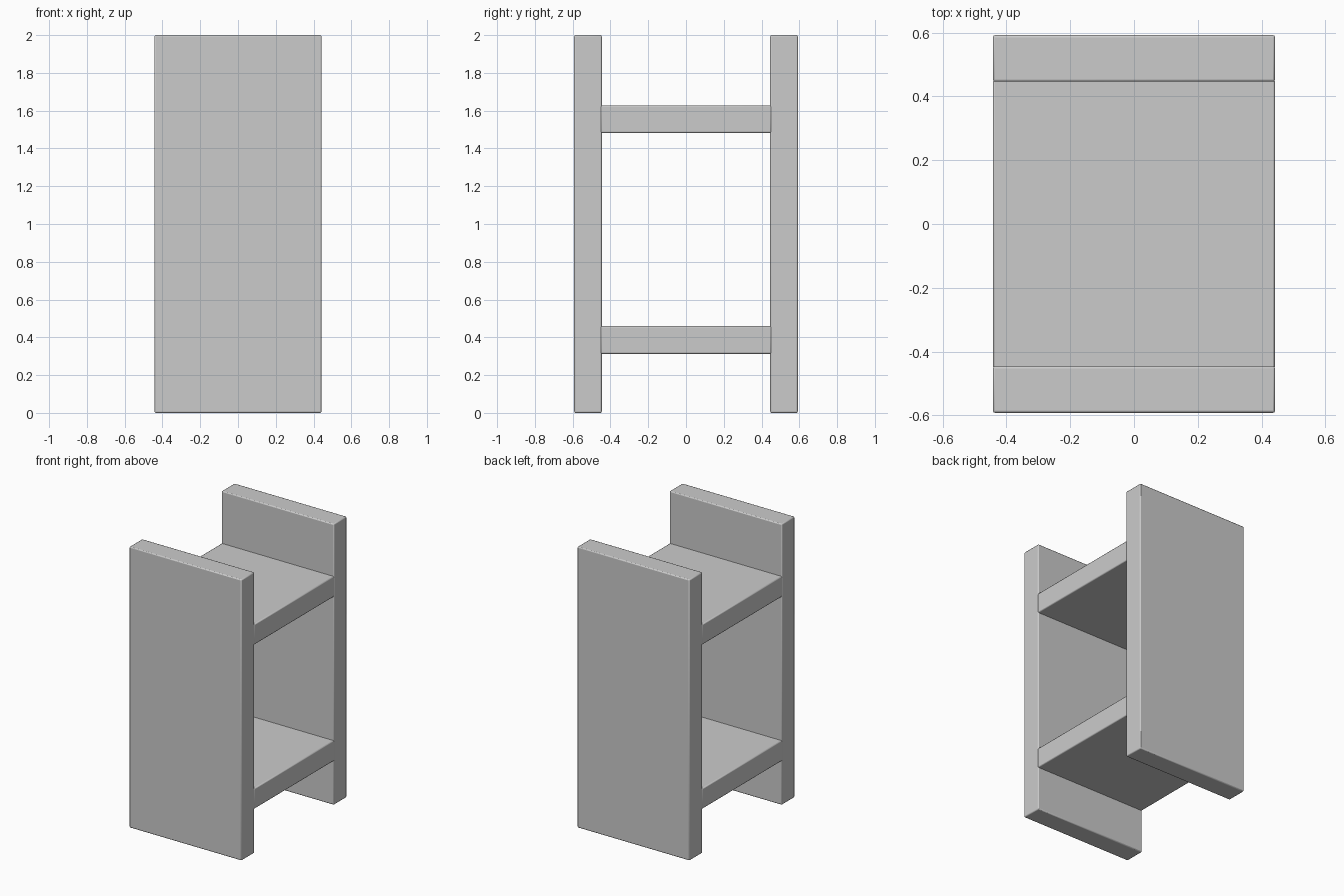
import bpy

if "Cube" in bpy.data.objects:
    bpy.data.objects.remove(bpy.data.objects["Cube"])

WIDTH = 0.884      # common width along x
THICK = 0.146      # board thickness
PANEL_Y = 0.519    # centre of each upright panel


def board(name, size, location):
    """Box with small softened edges."""
    bpy.ops.mesh.primitive_cube_add(size=1, location=location)
    obj = bpy.context.object
    obj.name = name
    obj.scale = size
    bpy.ops.object.transform_apply(location=False, rotation=False, scale=True)
    bevel = obj.modifiers.new("soft_edges", 'BEVEL')
    bevel.width = 0.007
    bevel.segments = 2
    bpy.ops.object.shade_smooth_by_angle()
    return obj


# Upright panels, front and back
for name, side in (("front_panel", -1), ("back_panel", 1)):
    board(name, (WIDTH, THICK, 2.0), (0, side * PANEL_Y, 1.0))

# Shelves, ends set slightly into the panels
shelf_length = 2 * PANEL_Y - THICK + 0.014
for name, z in (("lower_shelf", 0.386), ("upper_shelf", 1.555)):
    board(name, (WIDTH, shelf_length, THICK), (0, 0, z))
